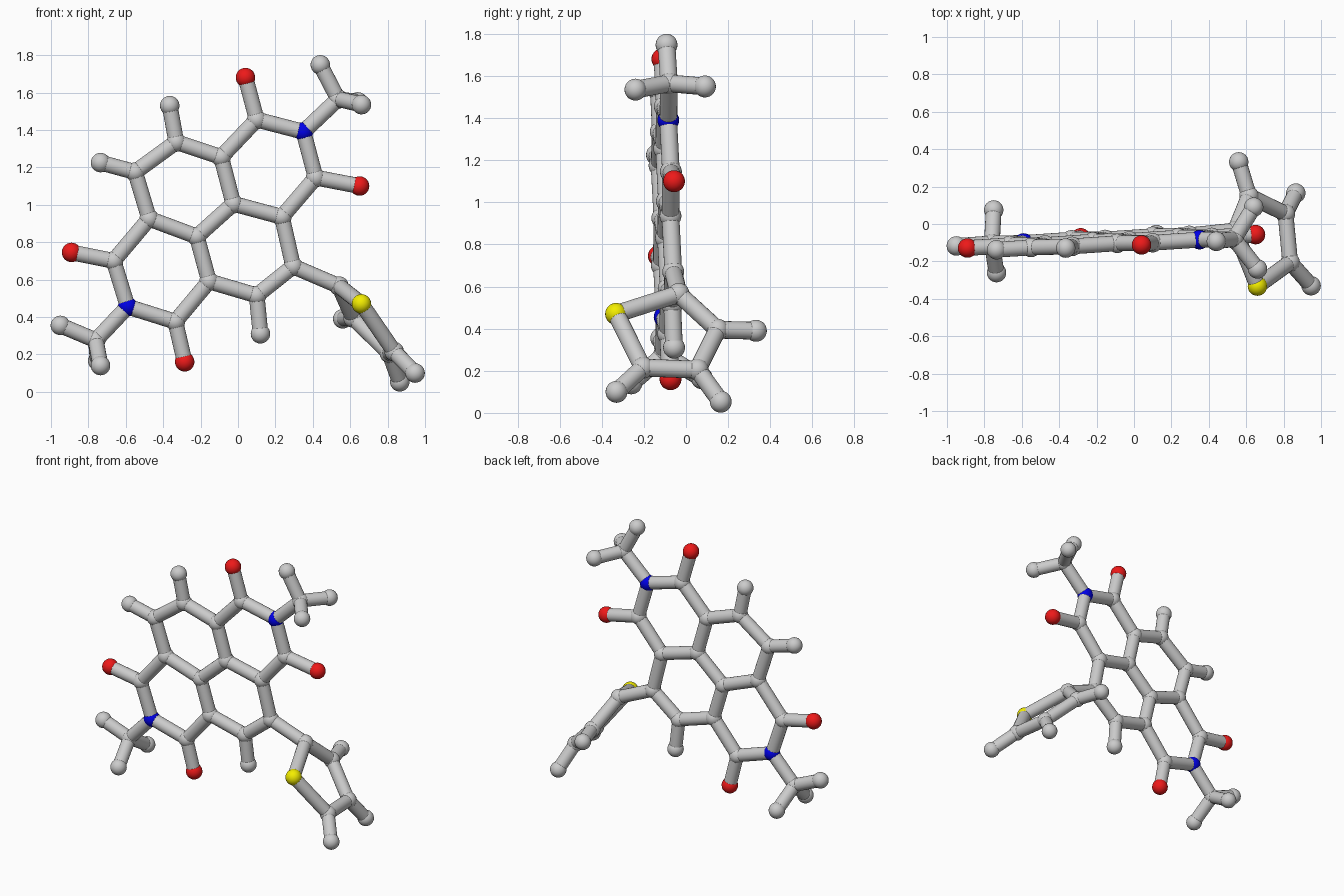
import bpy
from mathutils import Vector

if "Cube" in bpy.data.objects:
    bpy.data.objects.remove(bpy.data.objects["Cube"])

BALL, ROD = 0.052, 0.042


def material(name, rgb):
    m = bpy.data.materials.new(name)
    m.diffuse_color = (*rgb, 1)
    m.use_nodes = True
    m.node_tree.nodes["Principled BSDF"].inputs["Base Color"].default_value = m.diffuse_color
    return m


MATS = {"oxygen": material("red", (0.85, 0.01, 0.01)),
        "nitrogen": material("blue", (0.0, 0.0, 0.8)),
        "sulfur": material("yellow", (0.9, 0.85, 0.0))}
atoms = {}


def atom(key, kind, x, z, y=None):
    # flat core atoms lie on one slightly tilted plane
    if y is None:
        y = -0.052 + 0.055 * x - 0.037 * z
    atoms[key] = Vector((x, y, z))
    bpy.ops.mesh.primitive_uv_sphere_add(segments=24, ring_count=14, radius=BALL, location=atoms[key])
    o = bpy.context.object
    o.name = kind + "_ball_" + key
    if kind in MATS:
        o.data.materials.append(MATS[kind])
    bpy.ops.object.shade_smooth_by_angle()


def bonds(path):
    keys = path.split()
    for a, b in zip(keys, keys[1:]):
        p, q = atoms[a], atoms[b]
        d = q - p
        bpy.ops.mesh.primitive_cylinder_add(vertices=20, radius=ROD, depth=d.length, location=(p + q) / 2)
        o = bpy.context.object
        o.name = "bond_" + a + "_" + b
        o.rotation_euler = d.to_track_quat('Z', 'Y').to_euler()
        bpy.ops.object.shade_smooth_by_angle()


# flat four-ring core
for k, x, z in [("a", -0.33, 1.335), ("b", -0.55, 1.175), ("c", -0.475, 0.925), ("d", -0.22, 0.83),
                ("e", -0.025, 1.005), ("f", -0.09, 1.255), ("g", 0.10, 1.455), ("h", 0.415, 1.145),
                ("i", 0.235, 0.935), ("j", 0.295, 0.67), ("k", 0.10, 0.515), ("l", -0.155, 0.59),
                ("m", -0.335, 0.375), ("p", -0.665, 0.70)]:
    atom(k, "carbon", x, z)
atom("n1", "nitrogen", 0.35, 1.39)
atom("n2", "nitrogen", -0.59, 0.455)
for k, x, z in [("o1", 0.04, 1.68), ("o2", 0.65, 1.10), ("o3", -0.285, 0.16), ("o4", -0.89, 0.745)]:
    atom(k, "oxygen", x, z)
for k, x, z in [("ha", -0.365, 1.53), ("hb", -0.735, 1.225), ("hk", 0.12, 0.31)]:
    atom(k, "hydrogen", x, z)
bonds("a b c d e f a")
bonds("e i j k l d")
bonds("f g n1 h i")
bonds("c p n2 m l")
for pair in ("a ha", "b hb", "k hk", "g o1", "h o2", "m o3", "p o4"):
    bonds(pair)

# two methyl ends
atom("q1", "carbon", 0.535, 1.565)
atom("q1a", "hydrogen", 0.44, 1.748)
atom("q1b", "hydrogen", 0.66, 1.535, -0.24)
atom("q1c", "hydrogen", 0.64, 1.55, 0.09)
atom("q2", "carbon", -0.76, 0.275)
atom("q2a", "hydrogen", -0.95, 0.355)
atom("q2b", "hydrogen", -0.735, 0.14, -0.26)
atom("q2c", "hydrogen", -0.75, 0.165, 0.075)
for n, q in (("n1", "q1"), ("n2", "q2")):
    bonds(n + " " + q)
    for s in "abc":
        bonds(q + " " + q + s)

# twisted five-membered side ring
atom("t1", "carbon", 0.54, 0.565, -0.035)
atom("s", "sulfur", 0.66, 0.47, -0.332)
atom("t2", "carbon", 0.615, 0.395, 0.15)
atom("t3", "carbon", 0.81, 0.205, 0.055)
atom("t4", "carbon", 0.835, 0.215, -0.205)
atom("ht2", "hydrogen", 0.56, 0.39, 0.332)
atom("ht3", "hydrogen", 0.865, 0.053, 0.165)
atom("ht4", "hydrogen", 0.947, 0.10, -0.33)
bonds("j t1 t2 t3 t4 s t1")
for t in ("t2", "t3", "t4"):
    bonds(t + " h" + t)
